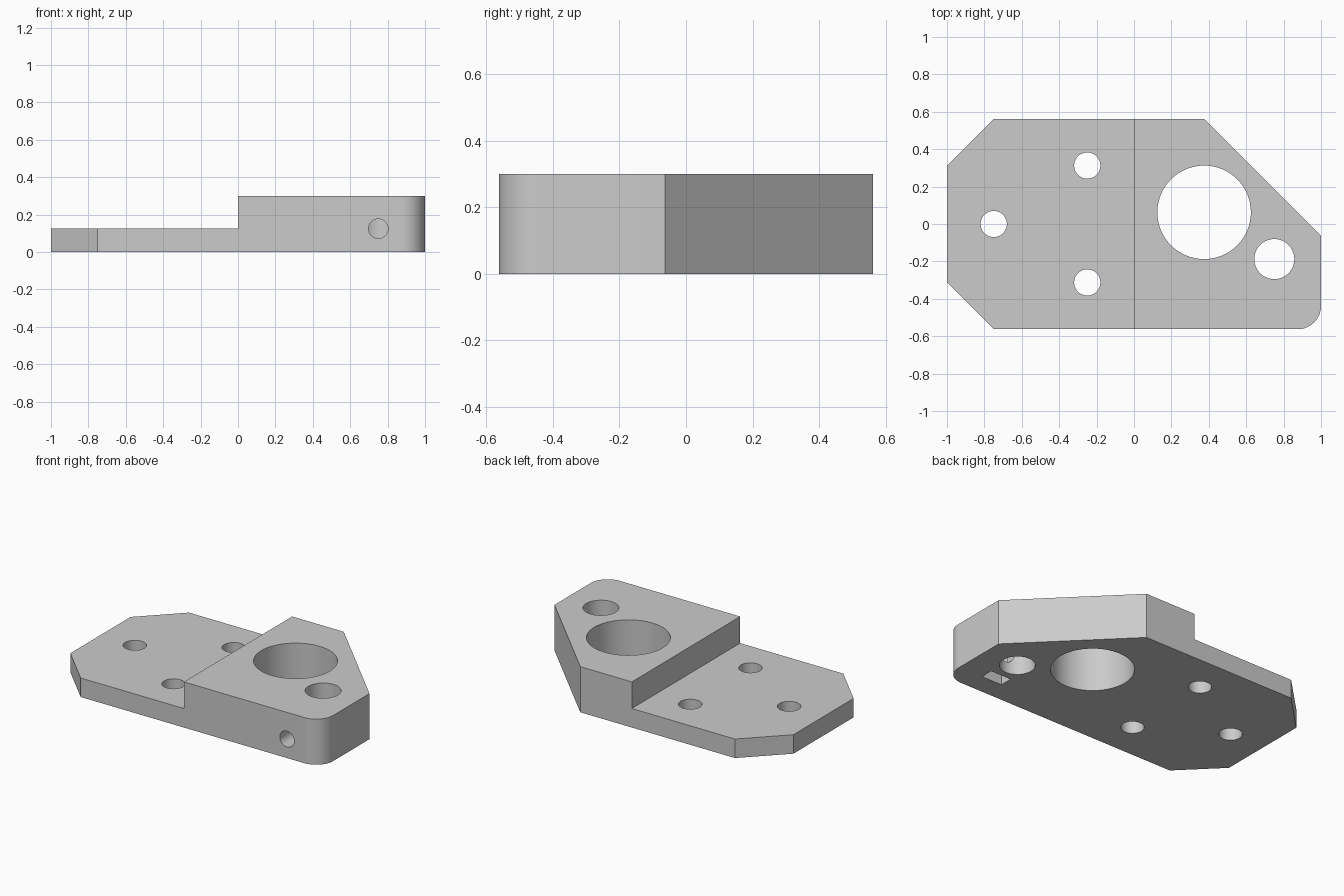
import bpy
import bmesh
import math

cube = bpy.data.objects.get("Cube")
if cube:
    bpy.data.objects.remove(cube, do_unlink=True)

grey = bpy.data.materials.new("plain grey")
grey.use_nodes = True
colour = (0.6, 0.6, 0.6, 1)
grey.diffuse_color = colour
grey.node_tree.nodes["Principled BSDF"].inputs["Base Color"].default_value = colour

HALF_Y = 0.5625
LOW, HIGH = 0.125, 0.3


def prism(name, outline, z0, z1):
    """Extrude a flat outline from z0 to z1."""
    bm = bmesh.new()
    base = bm.faces.new([bm.verts.new((x, y, z0)) for x, y in outline])
    top = bmesh.ops.extrude_face_region(bm, geom=[base])["geom"]
    verts = [v for v in top if isinstance(v, bmesh.types.BMVert)]
    bmesh.ops.translate(bm, verts=verts, vec=(0, 0, z1 - z0))
    bmesh.ops.recalc_face_normals(bm, faces=bm.faces)
    mesh = bpy.data.meshes.new(name)
    bm.to_mesh(mesh)
    bm.free()
    obj = bpy.data.objects.new(name, mesh)
    bpy.context.collection.objects.link(obj)
    mesh.materials.append(grey)
    return obj


def arc(cx, cy, r, start, end, steps):
    angles = [math.radians(start + (end - start) * i / steps) for i in range(steps + 1)]
    return [(cx + r * math.cos(a), cy + r * math.sin(a)) for a in angles]


def drill(name, x, y, r, z0=-0.1, z1=0.5):
    return prism(name, arc(x, y, r, 0, 360, 64)[:-1], z0, z1)


def boolean(target, other, operation):
    mod = target.modifiers.new(operation, 'BOOLEAN')
    mod.operation = operation
    mod.solver = 'EXACT'
    mod.object = other
    bpy.context.view_layer.objects.active = target
    bpy.ops.object.modifier_apply(modifier=mod.name)
    bpy.data.objects.remove(other, do_unlink=True)


# Full outline with clipped corners and one rounded corner
rounded = arc(0.875, -HALF_Y + 0.125, 0.125, -90, 0, 16)
outline = [(-0.75, -HALF_Y)] + rounded + [
    (1, -0.0625), (0.375, HALF_Y), (-0.75, HALF_Y), (-1, 0.3125), (-1, -0.3125)]
bracket = prism("stepped_mounting_bracket", outline, 0, HIGH)

# Step down to the thin flange
step = prism("step_cutter", [(-1.2, -1), (0, -1), (0, 1), (-1.2, 1)], LOW, 0.6)
boolean(bracket, step, 'DIFFERENCE')

# Vertical bores: large bore, rod bore, three flange holes
for x, y, r in [(0.375, 0.0625, 0.25), (0.75, -0.1875, 0.107),
                (-0.25, 0.3125, 0.07), (-0.25, -0.3125, 0.07), (-0.75, 0, 0.07)]:
    boolean(bracket, drill("bore_cutter", x, y, r), 'DIFFERENCE')

# Nut pocket open at the underside
pocket = prism("nut_cutter", [(0.675, -0.425), (0.825, -0.425),
                              (0.825, -0.34), (0.675, -0.34)], -0.1, 0.2)
boolean(bracket, pocket, 'DIFFERENCE')

# Clamp screw hole from the front into the rod bore
screw = drill("screw_cutter", 0, 0, 0.052, 0, 0.5)
screw.rotation_euler.x = math.radians(-90)
screw.location = (0.75, -0.7, LOW)
bpy.context.view_layer.update()
boolean(bracket, screw, 'DIFFERENCE')

# Smooth the bores, keep the edges sharp
bpy.ops.object.select_all(action='DESELECT')
bracket.select_set(True)
bpy.context.view_layer.objects.active = bracket
bpy.ops.object.shade_smooth_by_angle(angle=math.radians(30))
